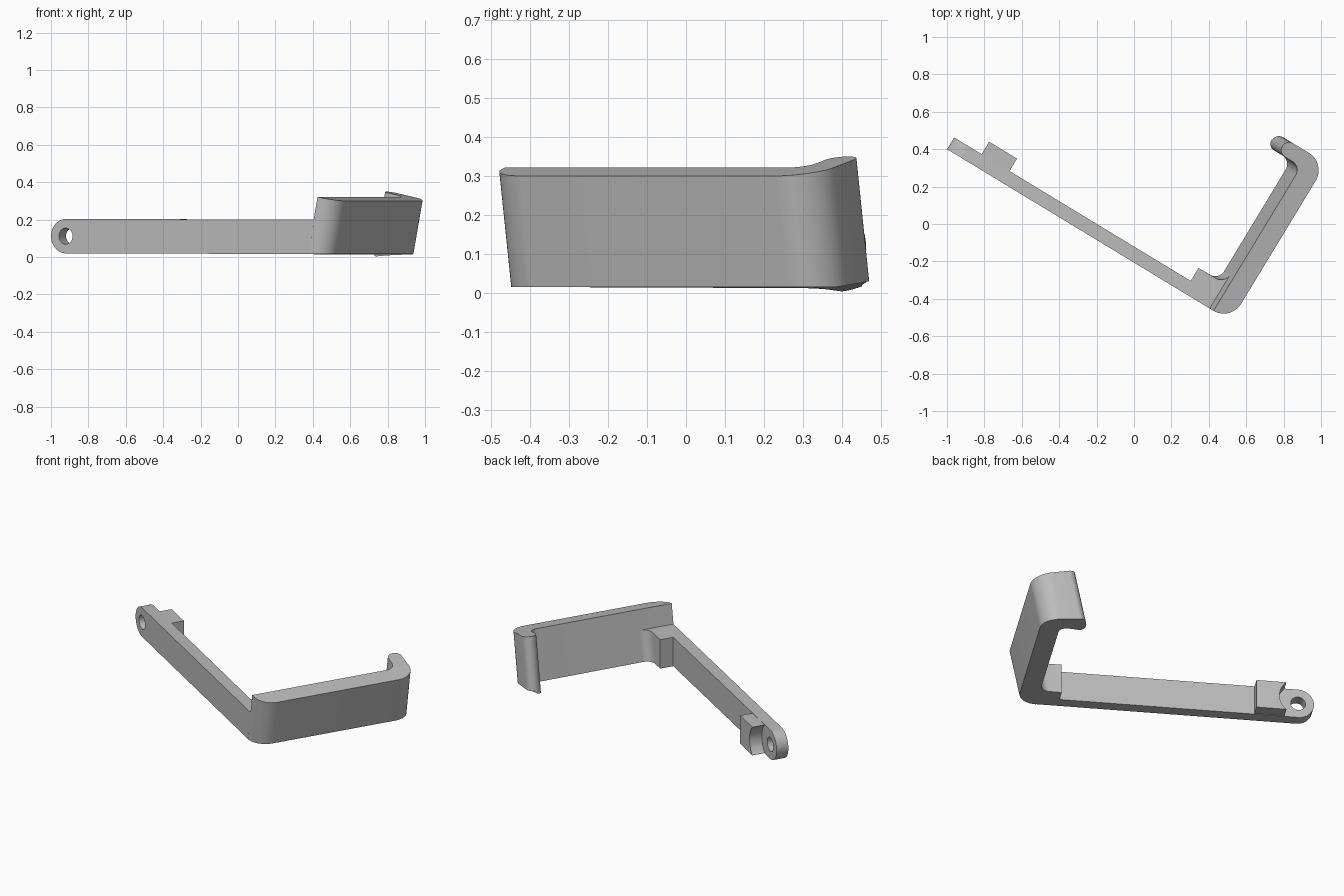
import bpy, bmesh, math
from mathutils import Vector

if "Cube" in bpy.data.objects:
    bpy.data.objects.remove(bpy.data.objects["Cube"])

U = Vector((0.855, -0.5185, 0)).normalized()   # along the arm
V = Vector((0.5185, 0.855, 0)).normalized()    # along the hook plate
LEAN = 0.2                                     # outward lean of the hook

grey = bpy.data.materials.new("plain grey")
grey.diffuse_color = (0.5, 0.5, 0.5, 1)
grey.use_nodes = True
grey.node_tree.nodes["Principled BSDF"].inputs["Base Color"].default_value = grey.diffuse_color


def place(s, v, z):
    return U * s + V * v + Vector((0, 0, z))


def arc(cx, cy, r, a0, a1, n=12):
    return [(cx + r * math.cos(math.radians(a0 + (a1 - a0) * i / n)),
             cy + r * math.sin(math.radians(a0 + (a1 - a0) * i / n))) for i in range(n + 1)]


def prism(name, low, high):
    """Solid between two matching loops of (s, v, z) points."""
    bm = bmesh.new()
    a = [bm.verts.new(place(*p)) for p in low]
    b = [bm.verts.new(place(*p)) for p in high]
    n = len(a)
    bm.faces.new(a[::-1])
    bm.faces.new(b)
    for i in range(n):
        j = (i + 1) % n
        bm.faces.new((a[i], a[j], b[j], b[i]))
    bmesh.ops.recalc_face_normals(bm, faces=bm.faces)
    me = bpy.data.meshes.new(name)
    bm.to_mesh(me)
    bm.free()
    ob = bpy.data.objects.new(name, me)
    bpy.context.collection.objects.link(ob)
    me.materials.append(grey)
    return ob


def sideways(name, profile, v0, v1):
    """Extrude an (s, z) profile across the arm."""
    return prism(name, [(s, v0, z) for s, z in profile], [(s, v1, z) for s, z in profile])


def smooth(ob):
    bpy.ops.object.select_all(action='DESELECT')
    ob.select_set(True)
    bpy.context.view_layer.objects.active = ob
    bpy.ops.object.shade_smooth_by_angle(angle=math.radians(30))


# Arm with a rounded end and a pivot hole
HS, HZ = -0.97, 0.1115
arm = sideways("arm", arc(HS, HZ, 0.092, 90, 270, 24) + [(0.545, 0.016), (0.586, 0.2)],
               -0.1765, -0.103)
cutter = sideways("hole_cutter", arc(HS, HZ, 0.043, 0, 348.75, 31), -0.3, 0.1)
cutter.hide_render = True
mod = arm.modifiers.new("hole", 'BOOLEAN')
mod.object = cutter
mod.operation = 'DIFFERENCE'
mod.solver = 'EXACT'
bpy.context.view_layer.objects.active = arm
bpy.ops.object.modifier_apply(modifier="hole")
bpy.data.objects.remove(cutter)

# Stop block, hollowed around the pivot
a = math.degrees(math.asin(0.0895 / 0.12))
stop = sideways("stop_block", arc(HS, HZ, 0.12, -a, a, 16) + [(-0.716, 0.201), (-0.716, 0.022)],
                -0.108, -0.0255)

# Filleted block where arm meets hook
gusset_profile = [(0.417, -0.11), (0.417, -0.0215)] + arc(0.485, 0.034, 0.055, -90, 0) \
    + [(0.58, 0.034), (0.58, -0.11)]


def gusset_ring(z):
    return [(s + (LEAN * z if s > 0.45 else 0), v, z) for s, v in gusset_profile]


gusset = prism("gusset_block", gusset_ring(0.016), gusset_ring(0.2))

# Leaning hook plate with a returned, round-ended lip
SI, SO, V0, V1, VL = 0.540, 0.651, -0.1765, 0.81, 0.725
R = SO - SI
hook_profile = [(SI, V0)] + arc(SO - R, V0 + R, R, -90, 0, 16)[1:] \
    + arc(SO - R, V1 - R, R, 0, 90, 16) \
    + arc(0.435, (V1 + VL) / 2, (V1 - VL) / 2, 90, 270, 16) \
    + arc(SI - 0.055, VL - 0.055, 0.055, 90, 0)


def hook_low(s, v):
    z = 0.015
    if v > 0.66 and s < 0.58:                  # lip underside slopes across its thickness
        f = min(1, (0.58 - s) / 0.16)
        z += f * (0.015 if v > 0.768 else -0.012 + 0.027 * max(0, (v - VL) / (V1 - VL)))
    return (s + LEAN * z, v, max(z, 0))


def hook_high(s, v):
    z = (0.30 + LEAN * (0.711 - s)) / (1 + LEAN * LEAN)
    return (s + LEAN * z, v, z)


hook = prism("hook_plate", [hook_low(*p) for p in hook_profile], [hook_high(*p) for p in hook_profile])

for ob in (arm, stop, gusset, hook):
    smooth(ob)
